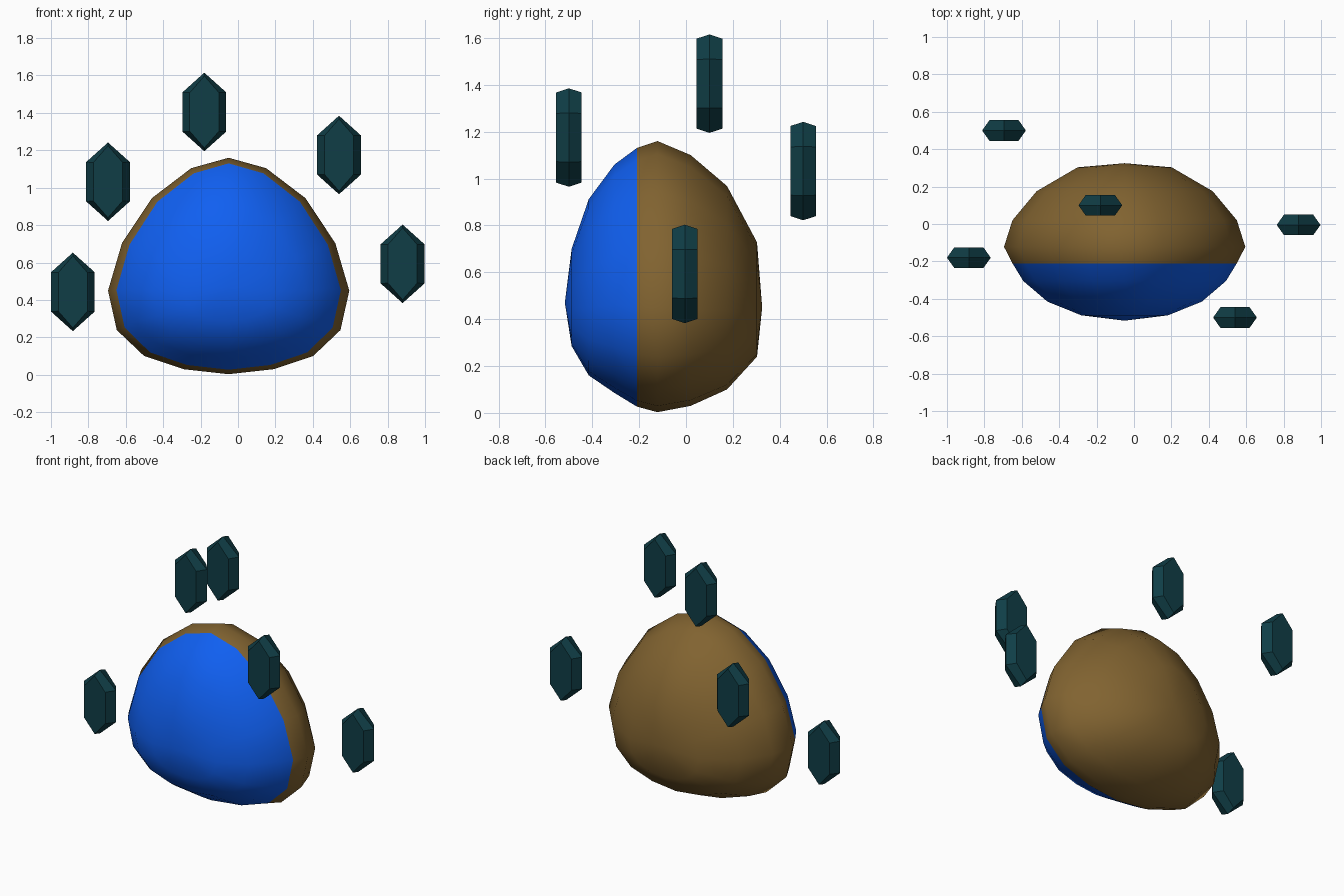
import bpy

if "Cube" in bpy.data.objects:
    bpy.data.objects.remove(bpy.data.objects["Cube"])


def material(name, rgb):
    m = bpy.data.materials.new(name)
    m.diffuse_color = (*rgb, 1)
    m.use_nodes = True
    m.node_tree.nodes["Principled BSDF"].inputs["Base Color"].default_value = m.diffuse_color
    return m


def build(name, verts, faces, mat, smooth=False):
    me = bpy.data.meshes.new(name)
    me.from_pydata(verts, [], faces)
    me.materials.append(mat)
    for p in me.polygons:
        p.use_smooth = smooth
    ob = bpy.data.objects.new(name, me)
    bpy.context.collection.objects.link(ob)
    return ob


def bridge(n, rows):
    """Quads joining successive rings of n points."""
    return [(r * n + i, r * n + (i + 1) % n, (r + 1) * n + (i + 1) % n, (r + 1) * n + i)
            for r in range(rows - 1) for i in range(n)]


brown = material("brown", (0.22, 0.125, 0.03))
blue = material("blue", (0.005, 0.115, 0.88))
teal = material("teal", (0.005, 0.048, 0.062))

# Boulder outline: half width and height (0..1), mirrored to a 16-sided ring
half = [(0, 1), (.20, .952), (.41, .814), (.57, .606), (.645, .386),
        (.598, .204), (.452, .084), (.24, .023), (0, 0)]
outline = half + [(-x, h) for x, h in half[-2:0:-1]]


def dome(name, rings, pole, mat):
    """Rings are (y, width scale, bottom z, top z), closed by a pole (y, z)."""
    n = len(outline)
    verts = [(-.05 + x * s, y, b + h * (t - b)) for y, s, b, t in rings for x, h in outline]
    faces = bridge(n, len(rings))
    last = (len(rings) - 1) * n
    verts.append((-.05, pole[0], pole[1]))
    faces += [(last + i, last + (i + 1) % n, len(verts) - 1) for i in range(n)]
    if pole[0] < 0:
        faces = [f[::-1] for f in faces]
    return build(name, verts, faces, mat, True)


# Rounded back shell and front face, meeting at y = -0.21
rim = (-.21, .93, .027, 1.13)
dome("back_shell", [rim, (-.122, 1, .003, 1.16), (.02, .93, .03, 1.1),
                    (.175, .73, .1, .968), (.303, .39, .24, .728)], (.325, .45), brown)
dome("front_face", [rim, (-.305, .84, .085, 1.06), (-.415, .64, .16, .912),
                    (-.488, .36, .285, .70)], (-.517, .47), blue)


# Floating crystals: flattened hexagons with bevelled front and back
def hexagon(w, shoulder, top, y):
    return [(0, y, top), (w, y, shoulder), (w, y, -shoulder),
            (0, y, -top), (-w, y, -shoulder), (-w, y, shoulder)]


def crystal(name, loc):
    verts = (hexagon(.078, .103, .192, -.055) + hexagon(.117, .105, .21, 0)
             + hexagon(.078, .103, .192, .055))
    faces = [f[::-1] for f in bridge(6, 3)]
    faces += [tuple(range(6)), tuple(range(17, 11, -1))]
    ob = build(name, verts, [f[::-1] for f in faces], teal)
    ob.location = loc
    return ob


for i, loc in enumerate([(-.18, .1, 1.405), (-.695, .5, 1.032), (.54, -.5, 1.175),
                         (-.883, -.18, .443), (.88, -.005, .593)]):
    crystal(f"crystal_{i + 1}", loc)

# Make all normals point outward
import bmesh
for ob in bpy.context.collection.objects:
    bm = bmesh.new()
    bm.from_mesh(ob.data)
    bmesh.ops.recalc_face_normals(bm, faces=bm.faces)
    bm.to_mesh(ob.data)
    bm.free()
